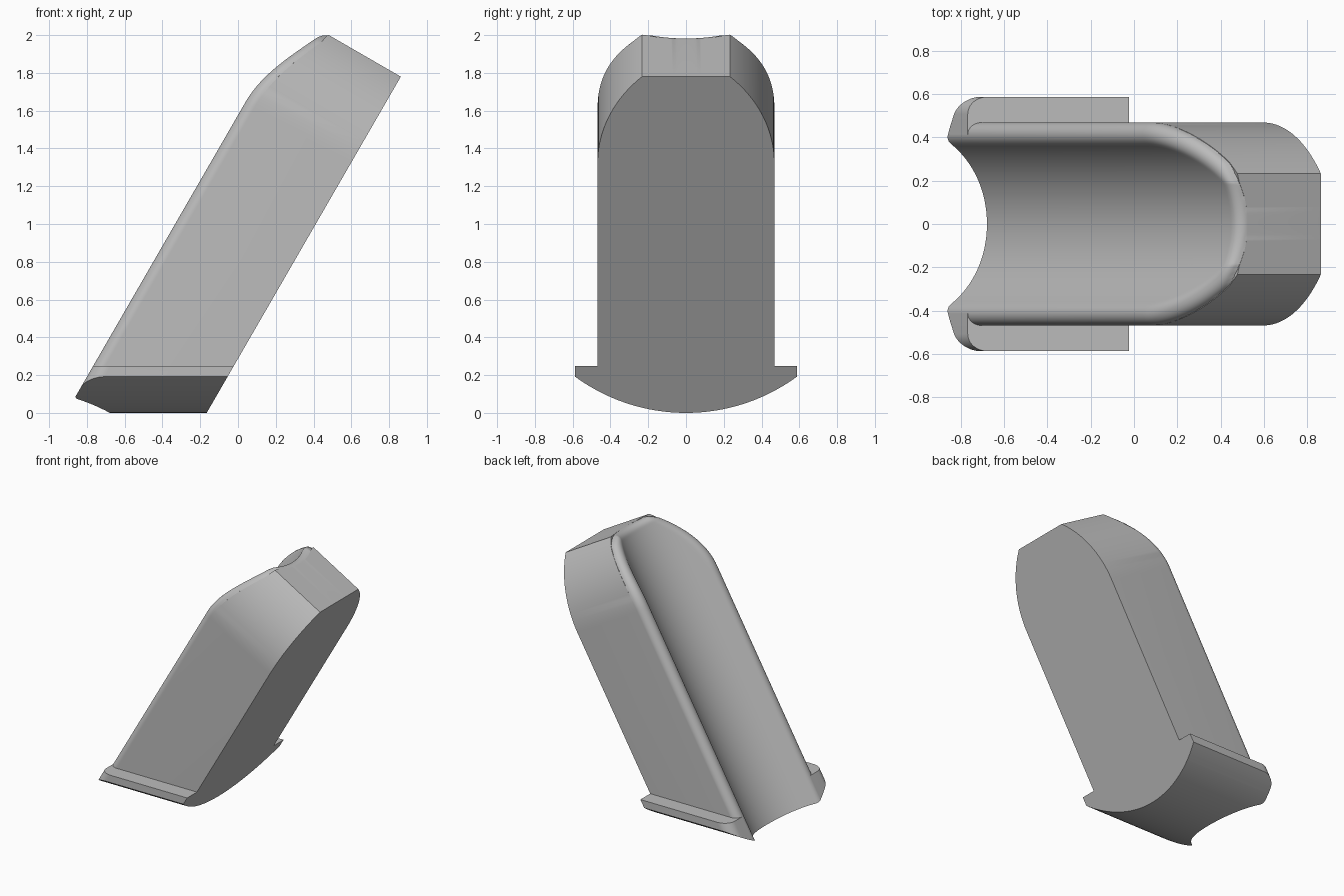
import bpy, bmesh, math
from math import sin, cos, pi, sqrt, hypot
from mathutils import Vector

cube = bpy.data.objects.get("Cube")
if cube:
    bpy.data.objects.remove(cube)

# Main sizes, in a slanted frame: u runs up the bar, v runs from back plane to trough
SLANT = math.radians(60)
TOP_X, TOP_Z = 0.862, 1.78
HALF, FLANGE_HALF = 0.468, 0.587
ARC_U, ARC_R = -0.53, 0.715          # rounded shoulders
ARC_Y = HALF - ARC_R
TROUGH_V, TROUGH_R = 0.914, 0.47     # trough cylinder
RIM_R = 0.055                        # rim rounding
BOTTOM_R = 0.995                     # curved underside
FLANGE_TOP, CORNER_R = 0.248, 0.08

grey = bpy.data.materials.new("plain_grey")
grey.use_nodes = True
grey.diffuse_color = (0.5, 0.5, 0.5, 1)
grey.node_tree.nodes["Principled BSDF"].inputs["Base Color"].default_value = (0.5, 0.5, 0.5, 1)


def place(u, y, v):
    return Vector((TOP_X + u * cos(SLANT) - v * sin(SLANT), y,
                   TOP_Z + u * sin(SLANT) + v * cos(SLANT)))


def u_at_height(z, v):
    return (z - TOP_Z - v * cos(SLANT)) / sin(SLANT)


def underside(y):
    return BOTTOM_R - sqrt(BOTTOM_R ** 2 - y * y)


def half_width(u):
    return HALF if u <= ARC_U else ARC_Y + sqrt(ARC_R ** 2 - (u - ARC_U) ** 2)


def ball_height(y):
    return TROUGH_V - sqrt((TROUGH_R + RIM_R) ** 2 - y * y)


def trough_height(u, y):
    """Trough surface with a rolling-ball round along its rim."""
    y = abs(y)
    qu, qy = min(u, -RIM_R), y * (TROUGH_R + RIM_R) / TROUGH_R
    if qu <= ARC_U:
        qy = min(qy, HALF - RIM_R)
    else:
        du, dy = qu - ARC_U, qy - ARC_Y
        k = min(1, (ARC_R - RIM_R) / hypot(du, dy))
        qu, qy = ARC_U + du * k, ARC_Y + dy * k
    gap = (u - qu) ** 2 + (y - qy) ** 2
    return ball_height(qy) + sqrt(max(0, RIM_R ** 2 - gap))


def finish(name, bm):
    bmesh.ops.remove_doubles(bm, verts=bm.verts, dist=1e-5)
    bmesh.ops.recalc_face_normals(bm, faces=bm.faces)
    mesh = bpy.data.meshes.new(name)
    bm.to_mesh(mesh)
    bm.free()
    mesh.materials.append(grey)
    obj = bpy.data.objects.new(name, mesh)
    bpy.context.collection.objects.link(obj)
    bpy.ops.object.select_all(action='DESELECT')
    obj.select_set(True)
    bpy.context.view_layer.objects.active = obj
    bpy.ops.object.shade_smooth_by_angle(angle=math.radians(30))


# Slanted bar: each row is a closed slice of trough points and back points
COLS, ROWS = 72, 36
spread = [sin(pi / 2 * (2 * i / COLS - 1)) for i in range(COLS + 1)]
levels = [None] + [ARC_U * (1 - sin(pi / 2 * i / ROWS)) for i in range(ROWS + 1)]
bm = bmesh.new()
front, back = [], []
for u in levels:
    w = HALF if u is None else half_width(u)
    f_row, b_row = [], []
    for t in spread:
        y = w * t
        v = trough_height(ARC_U if u is None else u, y)
        uf = u_at_height(underside(y), v) if u is None else u
        ub = u_at_height(underside(y), 0) if u is None else u
        f_row.append(bm.verts.new(place(uf, y, v)))
        b_row.append(bm.verts.new(place(ub, y, 0)))
    front.append(f_row)
    back.append(b_row)
for r in range(len(levels) - 1):
    for grid in (front, back):
        for c in range(COLS):
            bm.faces.new((grid[r][c], grid[r][c + 1], grid[r + 1][c + 1], grid[r + 1][c]))
    for c in (0, COLS):
        bm.faces.new((front[r][c], front[r + 1][c], back[r + 1][c], back[r][c]))
for r in (0, len(levels) - 1):
    for c in range(COLS):
        bm.faces.new((front[r][c], front[r][c + 1], back[r][c + 1], back[r][c]))
finish("trough_bar", bm)


# Base flanges: columns across y, fitted against the bar's rim and side wall
def flange(name, side):
    start = HALF - RIM_R
    rim_c = ball_height(start)
    rim_v = rim_c + RIM_R
    cols = []
    for i in range(11):
        a = pi / 2 * i / 10
        cols.append((start + RIM_R * sin(a), rim_v, rim_c + RIM_R * cos(a)))
    cols.append((HALF, rim_v, 0))
    for i in range(13):
        a = pi / 2 * i / 12
        cols.append((FLANGE_HALF - CORNER_R * (1 - sin(a)), rim_v - CORNER_R * (1 - cos(a)), 0))
    bm = bmesh.new()
    rings = []
    for y, high, low in cols:
        z = underside(y)
        corners = ((z, high), (FLANGE_TOP, high), (FLANGE_TOP, low), (z, low))
        rings.append([bm.verts.new(place(u_at_height(h, v), side * y, v)) for h, v in corners])
    for a, b in zip(rings, rings[1:]):
        for k in range(4):
            n = (k + 1) % 4
            bm.faces.new((a[k], a[n], b[n], b[k]))
    bm.faces.new(rings[-1])
    finish(name, bm)


flange("front_flange", -1)
flange("back_flange", 1)
